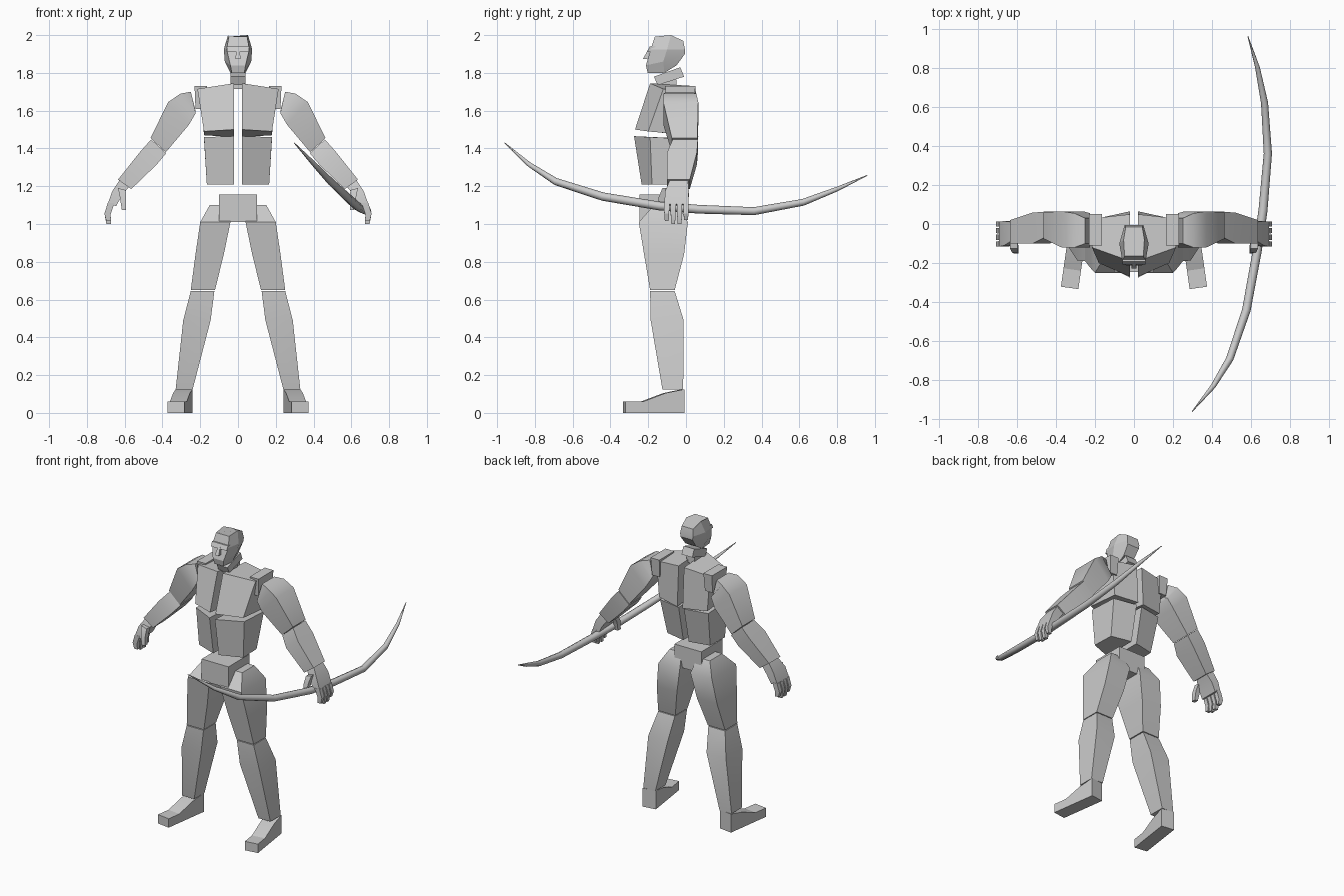
import bpy, bmesh, math
from mathutils import Vector

grey = bpy.data.materials.new("plain_grey")
grey.diffuse_color = (0.6, 0.6, 0.6, 1)


def loft(name, rings, smooth=30):
    """Skin a list of equal-sized point rings and cap both ends."""
    bm = bmesh.new()
    loops = [[bm.verts.new(p) for p in r] for r in rings]
    n = len(loops[0])
    for a, b in zip(loops, loops[1:]):
        for i in range(n):
            j = (i + 1) % n
            bm.faces.new((a[i], a[j], b[j], b[i]))
    bm.faces.new(loops[0])
    bm.faces.new(loops[-1])
    bmesh.ops.recalc_face_normals(bm, faces=bm.faces)
    me = bpy.data.meshes.new(name)
    bm.to_mesh(me)
    bm.free()
    ob = bpy.data.objects.new(name, me)
    bpy.context.collection.objects.link(ob)
    me.materials.append(grey)
    bpy.ops.object.select_all(action='DESELECT')
    ob.select_set(True)
    bpy.context.view_layer.objects.active = ob
    bpy.ops.object.shade_smooth_by_angle(angle=math.radians(smooth))
    return ob


def level(x0, x1, y0, y1, z):
    """Horizontal rectangle ring."""
    return [(x0, y0, z), (x1, y0, z), (x1, y1, z), (x0, y1, z)]


def slant(outer, inner, y0, y1):
    """Limb ring spanning two x-z points, with a depth range."""
    (a, b), (c, d) = outer, inner
    return [(a, y0, b), (c, y0, d), (c, y1, d), (a, y1, b)]


def both(name, rings, smooth=30):
    """Build a part on the left and right sides."""
    for side, s in (("left", 1), ("right", -1)):
        loft(f"{side}_{name}", [[(s * x, y, z) for x, y, z in r] for r in rings], smooth)


# legs
both("thigh", [level(.06, .15, -.17, -.04, 1.10), level(.04, .20, -.25, .01, 1.01),
               level(.075, .225, -.222, -.01, .84), level(.122, .25, -.19, -.06, .65)], 40)
both("shin", [level(.125, .25, -.19, -.06, .645), level(.145, .29, -.187, -.012, .49),
              level(.24, .33, -.125, -.015, .125)])

# feet, turned slightly outward
fwd, across = Vector((.14, -.99, 0)), Vector((.99, .14, 0))
def foot_ring(d, top):
    c = Vector((.285, -.015, 0)) + fwd * d
    return [c - across * .045, c + across * .045,
            c + across * .045 + Vector((0, 0, top)), c - across * .045 + Vector((0, 0, top))]
both("foot", [foot_ring(0, .125), foot_ring(.1, .105), foot_ring(.22, .06), foot_ring(.315, .06)], 10)

# pelvis
loft("pelvis", [level(-.1, .1, -.245, -.02, 1.01), level(-.1, .1, -.245, -.02, 1.155)])

# split torso
both("abdomen", [
    [(.02, -.235, 1.21), (.165, -.18, 1.21), (.16, -.03, 1.21), (.02, 0, 1.21)],
    [(.02, -.275, 1.465), (.18, -.19, 1.46), (.18, .02, 1.45), (.02, .05, 1.45)]])
both("chest", [
    [(.02, -.27, 1.5), (.18, -.2, 1.49), (.18, .03, 1.47), (.02, .065, 1.46)],
    [(.02, -.19, 1.745), (.215, -.12, 1.715), (.2, .03, 1.71), (.02, .05, 1.73)]])
both("shoulder", [level(.17, .225, -.1, .04, 1.61), level(.165, .23, -.11, .05, 1.73)])

# arms
both("upper_arm", [
    slant((.25, 1.70), (.225, 1.60), -.10, .03),
    slant((.305, 1.69), (.225, 1.585), -.12, .055),
    slant((.37, 1.645), (.26, 1.525), -.12, .065),
    slant((.463, 1.455), (.382, 1.38), -.075, .06)], 40)
both("forearm", [
    slant((.46, 1.448), (.38, 1.375), -.07, .063),
    slant((.52, 1.38), (.43, 1.315), -.1, .058),
    slant((.635, 1.235), (.565, 1.185), -.1, .02)])

# hands
both("palm", [
    slant((.625, 1.235), (.575, 1.20), -.085, .01),
    slant((.665, 1.175), (.615, 1.15), -.11, .015),
    slant((.69, 1.105), (.645, 1.095), -.115, .012)])
for k, tip in enumerate((1.015, 1.0, 1.0, 1.02)):
    y = -.102 + .034 * k
    both(f"finger_{k + 1}", [
        slant((.69, 1.11), (.655, 1.11), y - .014, y + .014),
        slant((.707, 1.055), (.675, 1.05), y - .013, y + .013),
        slant((.697, tip), (.672, tip), y - .01, y + .01)])
both("thumb", [
    slant((.635, 1.19), (.595, 1.18), -.125, -.085),
    slant((.625, 1.14), (.592, 1.135), -.145, -.11),
    slant((.615, 1.075), (.592, 1.075), -.15, -.12)])

# neck: tilted slab and its stub
loft("neck", [[(x, y, z) for x, y, z in ((-.04, -.15, 1.735), (.04, -.15, 1.735),
                                         (.04, -.01, 1.78), (-.04, -.01, 1.78))],
              [(-.04, -.17, 1.78), (.04, -.17, 1.78), (.04, -.03, 1.83), (-.04, -.03, 1.83)]])
loft("neck_base", [level(-.03, .03, -.13, -.05, 1.715), level(-.03, .03, -.13, -.05, 1.765)])


def head_ring(*pts):
    """Hexagon ring from (y, z, half width) at front, middle and back."""
    right = [(w, y, z) for y, z, w in pts]
    return right + [(-x, y, z) for x, y, z in reversed(right)]


# head, brow and nose
loft("head", [
    head_ring((-.203, 1.80, .033), (-.115, 1.80, .04), (-.05, 1.84, .04)),
    head_ring((-.212, 1.84, .04), (-.12, 1.86, .07), (-.006, 1.90, .045)),
    head_ring((-.187, 1.925, .06), (-.10, 1.925, .075), (-.006, 1.925, .048)),
    head_ring((-.165, 1.992, .048), (-.08, 2.0, .053), (-.015, 1.97, .042))], 15)
loft("brow", [level(-.058, .058, -.206, -.15, 1.912), level(-.06, .06, -.192, -.15, 1.94)])
loft("nose", [level(-.014, .014, -.228, -.18, 1.873), level(-.008, .008, -.2, -.17, 1.925)])

# curved bow: tube swept along (x, y, z, radius)
path = [(.297, -.96, 1.43, .002), (.405, -.83, 1.315, .013), (.49, -.69, 1.225, .019),
        (.575, -.44, 1.145, .022), (.63, -.14, 1.095, .023), (.66, .07, 1.078, .023),
        (.685, .36, 1.068, .021), (.668, .62, 1.115, .018), (.632, .80, 1.185, .012),
        (.583, .96, 1.258, .002)]
pts = [Vector(p[:3]) for p in path]
rings = []
for i, p in enumerate(pts):
    t = (pts[min(i + 1, len(pts) - 1)] - pts[max(i - 1, 0)]).normalized()
    u = t.cross(Vector((0, 0, 1))).normalized()
    v = u.cross(t)
    rings.append([p + (u * math.cos(a) + v * math.sin(a)) * path[i][3]
                  for a in (math.tau * k / 8 for k in range(8))])
loft("bow", rings, 50)
